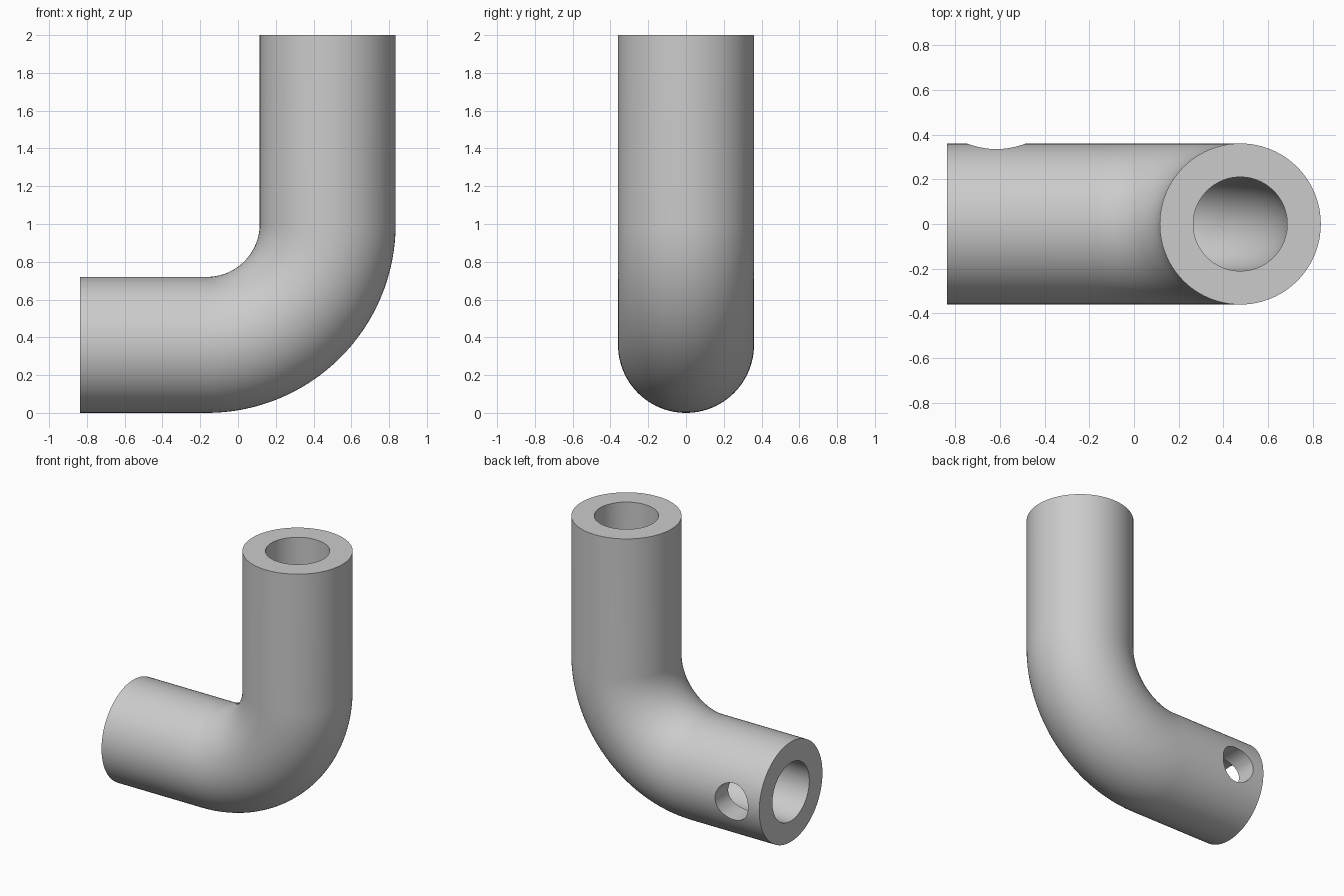
import bpy, bmesh
from math import sin, cos, pi, radians
from mathutils import Vector

cube = bpy.data.objects.get("Cube")
if cube:
    bpy.data.objects.remove(cube, do_unlink=True)

OUTER, INNER, BEND = 0.36, 0.21, 0.64
END_X, TOP_Z = -0.836, 2.0
PIVOT = Vector((-0.165, 0, 1.0))
SIDES, STEPS = 96, 32

grey = bpy.data.materials.new("light grey")
grey.use_nodes = True
grey.diffuse_color = (0.6, 0.6, 0.6, 1)
grey.node_tree.nodes["Principled BSDF"].inputs["Base Color"].default_value = (0.6, 0.6, 0.6, 1)

# Centre line: horizontal arm, quarter bend, upright arm; each entry is (point, bend angle)
path = [(Vector((END_X, 0, OUTER)), 0)]
for i in range(STEPS + 1):
    a = pi / 2 * i / STEPS
    path.append((PIVOT + BEND * Vector((sin(a), 0, -cos(a))), a))
path.append((Vector((PIVOT.x + BEND, 0, TOP_Z)), pi / 2))


def sweep(bm, radius):
    """Sweep a circle along the centre line and return its rings."""
    rings = []
    for point, a in path:
        out = Vector((sin(a), 0, -cos(a)))
        rings.append([bm.verts.new(point + radius * (out * cos(t) + Vector((0, sin(t), 0))))
                      for t in (2 * pi * k / SIDES for k in range(SIDES))])
    for r0, r1 in zip(rings, rings[1:]):
        bridge(bm, r0, r1)
    return rings


def bridge(bm, r0, r1):
    for k in range(SIDES):
        n = (k + 1) % SIDES
        bm.faces.new((r0[k], r0[n], r1[n], r1[k]))


# Pipe elbow with outer skin, bore and flat end rims
bm = bmesh.new()
skin, bore = sweep(bm, OUTER), sweep(bm, INNER)
for end in (0, -1):
    bridge(bm, skin[end], bore[end])
bmesh.ops.recalc_face_normals(bm, faces=bm.faces)
mesh = bpy.data.meshes.new("pipe_elbow")
bm.to_mesh(mesh)
bm.free()
mesh.materials.append(grey)
pipe = bpy.data.objects.new("pipe_elbow", mesh)
bpy.context.collection.objects.link(pipe)

# Round side hole through the back wall of the horizontal arm
bpy.ops.mesh.primitive_cylinder_add(vertices=48, radius=0.132, depth=0.5,
                                    location=(-0.615, 0.25, OUTER),
                                    rotation=(radians(90), 0, 0))
cutter = bpy.context.object
cutter.name = "side_hole_cutter"
cutter.hide_render = True
cutter.data.materials.append(grey)
cut = pipe.modifiers.new("side_hole", 'BOOLEAN')
cut.operation, cut.solver, cut.object = 'DIFFERENCE', 'EXACT', cutter

bpy.ops.object.select_all(action='DESELECT')
pipe.select_set(True)
bpy.context.view_layer.objects.active = pipe
bpy.ops.object.modifier_apply(modifier=cut.name)
bpy.data.objects.remove(cutter, do_unlink=True)
bpy.ops.object.shade_smooth_by_angle(angle=radians(30))
